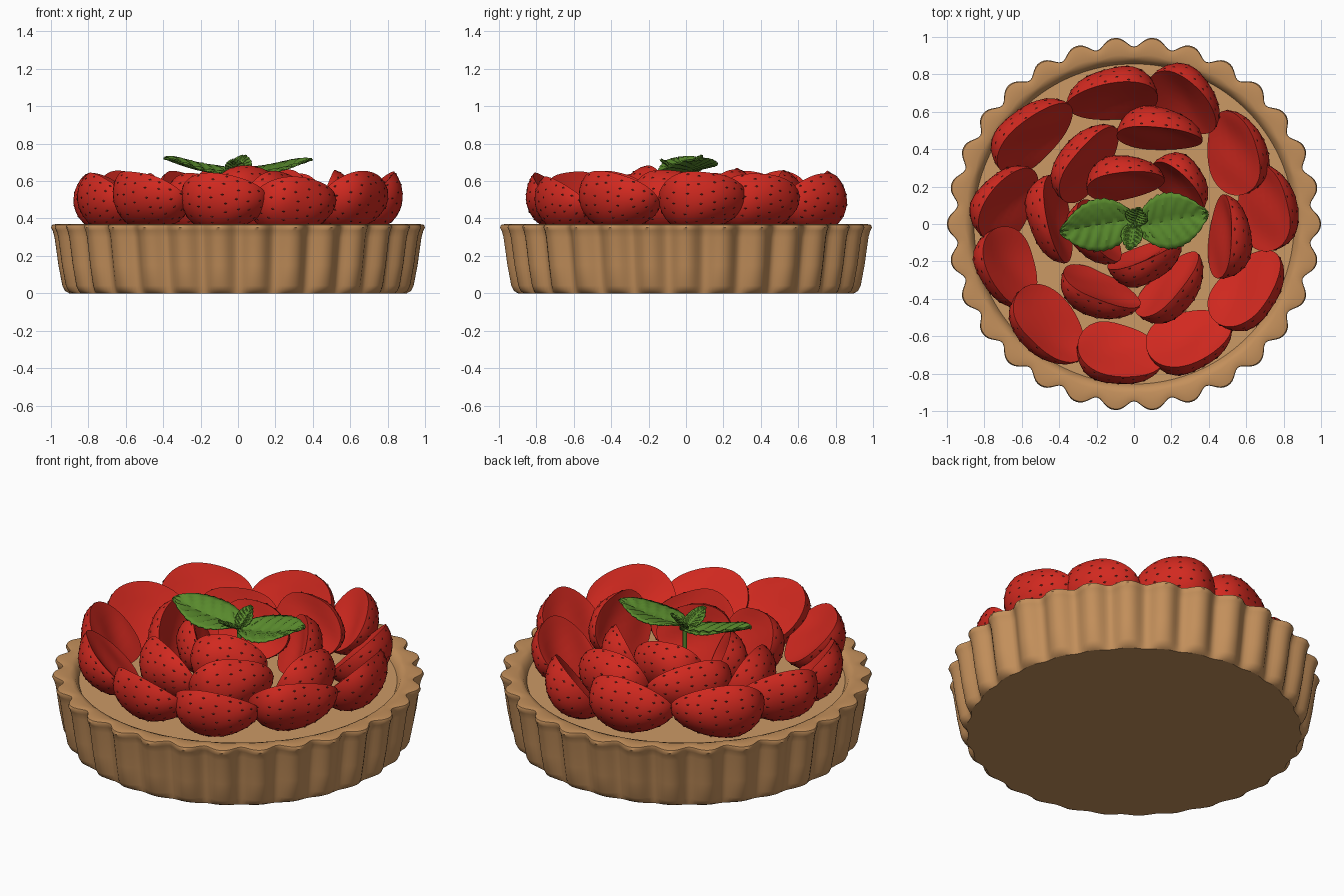
import bpy, math, random
from mathutils import Vector, Matrix

if "Cube" in bpy.data.objects:
    bpy.data.objects.remove(bpy.data.objects["Cube"])

random.seed(4)
rad = math.radians


def material(name, rgb):
    m = bpy.data.materials.new(name)
    m.diffuse_color = (*rgb, 1)
    m.use_nodes = True
    m.node_tree.nodes["Principled BSDF"].inputs["Base Color"].default_value = m.diffuse_color
    return m


CRUST = material("baked_crust", (0.55, 0.278, 0.105))
FILL = material("custard", (0.60, 0.32, 0.13))
RED = material("strawberry_red", (0.64, 0.022, 0.014))
SEED = material("seed_dark_red", (0.16, 0.012, 0.008))
GREEN = material("mint_green", (0.10, 0.255, 0.026))


def make(name, verts, faces, mats, idx=None, angle=40):
    me = bpy.data.meshes.new(name)
    me.from_pydata([tuple(v) for v in verts], [], faces)
    for m in mats:
        me.materials.append(m)
    if idx:
        for p, i in zip(me.polygons, idx):
            p.material_index = i
    ob = bpy.data.objects.new(name, me)
    bpy.context.collection.objects.link(ob)
    bpy.ops.object.select_all(action='DESELECT')
    ob.select_set(True)
    bpy.context.view_layer.objects.active = ob
    bpy.ops.object.shade_smooth_by_angle(angle=rad(angle))
    return ob


# Fluted crust: rings of (radius, height, flute depth)
RINGS = [(0.896, 0.0, 0.006), (0.908, 0.012, 0.016), (0.918, 0.04, 0.021),
         (0.936, 0.15, 0.024), (0.956, 0.30, 0.025), (0.965, 0.335, 0.026),
         (0.974, 0.352, 0.026), (0.970, 0.366, 0.024), (0.95, 0.371, 0.018),
         (0.90, 0.369, 0.006), (0.878, 0.36, 0.0), (0.862, 0.335, 0.0), (0.845, 0.30, 0.0)]
SEG = 360
verts, faces = [], []
for r, z, amp in RINGS:
    for k in range(SEG):
        a = 2 * math.pi * k / SEG
        wave = math.cos(30 * a)
        wave += 0.25 * (1 - wave * wave)          # broad lobes, narrow grooves
        rr = r + amp * wave
        verts.append((rr * math.cos(a), rr * math.sin(a), z))
for i in range(len(RINGS) - 1):
    for k in range(SEG):
        k2 = (k + 1) % SEG
        faces.append((i * SEG + k, i * SEG + k2, (i + 1) * SEG + k2, (i + 1) * SEG + k))
n0 = len(verts)
verts += verts[:SEG]                              # separate flat base
faces.append(tuple(reversed(range(n0, n0 + SEG))))
make("tart_crust", verts, faces, [CRUST], angle=50)

# Custard disc inside the crust
verts = [(0, 0, 0.325)] + [(0.858 * math.cos(2 * math.pi * k / 96),
                            0.858 * math.sin(2 * math.pi * k / 96), 0.322) for k in range(96)]
make("custard_filling", verts, [(0, 1 + k, 1 + (k + 1) % 96) for k in range(96)], [FILL])


# Halved strawberry standing on its side: skin outward, cut face inward and up
def strawberry(name, x, y, yaw, length, tilt, top, a, d):
    yaw, t = rad(yaw), rad(tilt)
    l = Vector((math.cos(yaw), math.sin(yaw), 0))
    out = Vector((-l.y, l.x, 0))
    if out.x * x + out.y * y < 0:
        out = -out
    up = Vector((0, 0, 1))
    v = up * math.cos(t) + out * math.sin(t)
    back = out * math.cos(t) - up * math.sin(t)
    s_in, s_out = a * math.sin(t), math.hypot(d * math.cos(t), a * math.sin(t))
    c = Vector((x, y, top - a * math.cos(t))) - out * (s_out - s_in) / 2
    ph = random.uniform(0, 6)

    def radius(u):
        return max(0, 1 - abs(u) ** 2.3) ** 0.5 * (1 - 0.17 * u)

    def skin(w, p):
        u = -math.cos(w)
        k = radius(u) * (1 + 0.02 * math.sin(3 * p + ph + 4 * u))
        return c + l * (u * length / 2) + (v * (math.cos(p) * a) + back * (math.sin(p) * d)) * k

    N, M, K = 22, 18, 8
    R = M + K
    verts, faces = [skin(0, 0)], []
    for i in range(1, N):
        w = math.pi * i / N
        verts += [skin(w, math.pi * j / M) for j in range(M + 1)]
        e0, e1 = skin(w, 0), skin(w, math.pi)
        for j in range(1, K):
            f = j / K
            dip = 0.022 * math.sin(math.pi * f) * math.sin(w) ** 2
            dip *= 1 + 0.4 * math.sin(5 * f + 3 * w + ph)
            verts.append(e1.lerp(e0, f) + back * dip)
    verts.append(skin(math.pi, 0))
    last = len(verts) - 1
    for j in range(R):
        j2 = (j + 1) % R
        faces.append((0, 1 + j, 1 + j2))
        for i in range(N - 2):
            b = 1 + i * R
            faces.append((b + j, b + R + j, b + R + j2, b + j2))
        b = 1 + (N - 2) * R
        faces.append((b + j, last, b + j2))
    idx = [0] * len(faces)
    # seeds: tiny raised diamonds in staggered rows on the skin
    rows = 10
    for i in range(rows):
        w = math.pi * (i + 0.6) / (rows + 0.2)
        n = max(2, round(math.pi * a * math.sin(w) / 0.054))
        for j in range(n):
            p = math.pi * (j + (0.35 if i % 2 else 0.65) + random.uniform(-.15, .15)) / n
            ww = w + random.uniform(-0.05, 0.05)
            o = skin(ww, p)
            du = (skin(ww + 0.02, p) - skin(ww - 0.02, p)).normalized()
            dp = (skin(ww, p + 0.02) - skin(ww, p - 0.02)).normalized()
            nrm = du.cross(dp).normalized()
            if nrm.dot(o - c) < 0:
                nrm = -nrm
            b = len(verts)
            verts += [o + du * 0.011, o + dp * 0.008, o - du * 0.011, o - dp * 0.008, o + nrm * 0.004]
            for q in range(4):
                faces.append((b + q, b + (q + 1) % 4, b + 4))
                idx.append(1)
    make(name, verts, faces, [RED, SEED], idx, 40)
    # make every face point outward
    bpy.ops.object.mode_set(mode='EDIT')
    bpy.ops.mesh.select_all(action='SELECT')
    bpy.ops.mesh.normals_make_consistent(inside=False)
    bpy.ops.object.mode_set(mode='OBJECT')


# x, y, yaw toward the tip, length, tilt of the cut face, top height
OUTER = [(-0.12, 0.695, 186, 0.49, 32, 0.65), (0.28, 0.67, -40, 0.44, 38, 0.64),
         (0.55, 0.385, 102, 0.46, 46, 0.64), (0.715, 0.09, 97, 0.47, 46, 0.65),
         (0.615, -0.355, 48, 0.49, 46, 0.65), (0.30, -0.625, 17, 0.47, 48, 0.62),
         (-0.075, -0.70, -14, 0.47, 48, 0.64), (-0.46, -0.55, -50, 0.49, 48, 0.65),
         (-0.68, -0.24, -70, 0.45, 43, 0.64), (-0.69, 0.12, 57, 0.45, 40, 0.64),
         (-0.55, 0.485, 43, 0.51, 36, 0.65)]
MIDDLE = [(-0.265, 0.34, 55, 0.48, 32, 0.65), (0.14, 0.51, -4, 0.46, 20, 0.66),
          (-0.45, 0.02, -80, 0.48, 22, 0.64), (-0.19, -0.38, -25, 0.45, 24, 0.64),
          (0.21, -0.35, 46, 0.46, 26, 0.65), (0.515, -0.07, 86, 0.45, 20, 0.66)]
INNER = [(-0.05, 0.25, 8, 0.42, 26, 0.67), (0.26, 0.23, -42, 0.36, 25, 0.66),
         (-0.22, -0.06, -58, 0.38, 25, 0.64), (0.075, -0.21, 22, 0.42, 14, 0.68)]
for ring, data, a, d in (("outer", OUTER, 0.185, 0.18), ("middle", MIDDLE, 0.175, 0.165),
                         ("inner", INNER, 0.165, 0.16)):
    for n, b in enumerate(data):
        strawberry(f"strawberry_{ring}_{n + 1:02d}", *b, a, d)


# Mint leaf: folded along the midrib, toothed edge, rippled veins
def leaf(name, base, yaw, pitch, roll, length, width, fold):
    NS, NT = 40, 10
    verts, faces = [], []
    mat = (Matrix.Translation(base) @ Matrix.Rotation(rad(yaw), 4, 'Z')
           @ Matrix.Rotation(-rad(pitch), 4, 'Y') @ Matrix.Rotation(rad(roll), 4, 'X'))
    for i in range(NS + 1):
        s = i / NS
        w = width * max(0.0, math.sin(math.pi * s ** 0.9)) ** 0.75 + 0.003
        for j in range(NT + 1):
            t = -1 + 2 * j / NT
            tooth = 1 + 0.07 * ((s * 10) % 1 - 0.5) * abs(t) ** 3
            yy = t * w * tooth
            zz = fold * abs(yy) - 1.3 * fold * yy * yy / (width * 2)
            zz += 0.008 * math.sin(2 * math.pi * (s * 7 - abs(t) * 1.2)) * abs(t) * (1 - abs(t)) * 3
            zz -= 0.05 * length * math.sin(math.pi * s)
            verts.append(mat @ Vector((s * length + 0.03 * abs(t) * length * (1 - s), yy, zz)))
    for i in range(NS):
        for j in range(NT):
            b = i * (NT + 1) + j
            faces.append((b, b + NT + 1, b + NT + 2, b + 1))
    ob = make(name, verts, faces, [GREEN], angle=30)
    sol = ob.modifiers.new("thickness", 'SOLIDIFY')
    sol.thickness = 0.007


leaf("mint_leaf_left", (0.02, 0.03, 0.635), 190, 12, -9, 0.43, 0.14, 0.42)
leaf("mint_leaf_right", (0.0, -0.02, 0.64), 11, 11, 6, 0.41, 0.15, 0.32)
leaf("mint_leaf_small_front", (0.0, 0.01, 0.63), -100, 30, 0, 0.17, 0.055, 0.5)
leaf("mint_leaf_small_back", (0.0, 0.0, 0.63), 70, 50, 0, 0.14, 0.06, 0.6)

# Mint stem pushed into the filling
bpy.ops.mesh.primitive_cylinder_add(vertices=12, radius=0.012, depth=0.32, location=(0.0, 0.01, 0.475))
stem = bpy.context.object
stem.name = "mint_stem"
stem.data.materials.append(GREEN)
bpy.ops.object.shade_smooth_by_angle(angle=rad(40))
